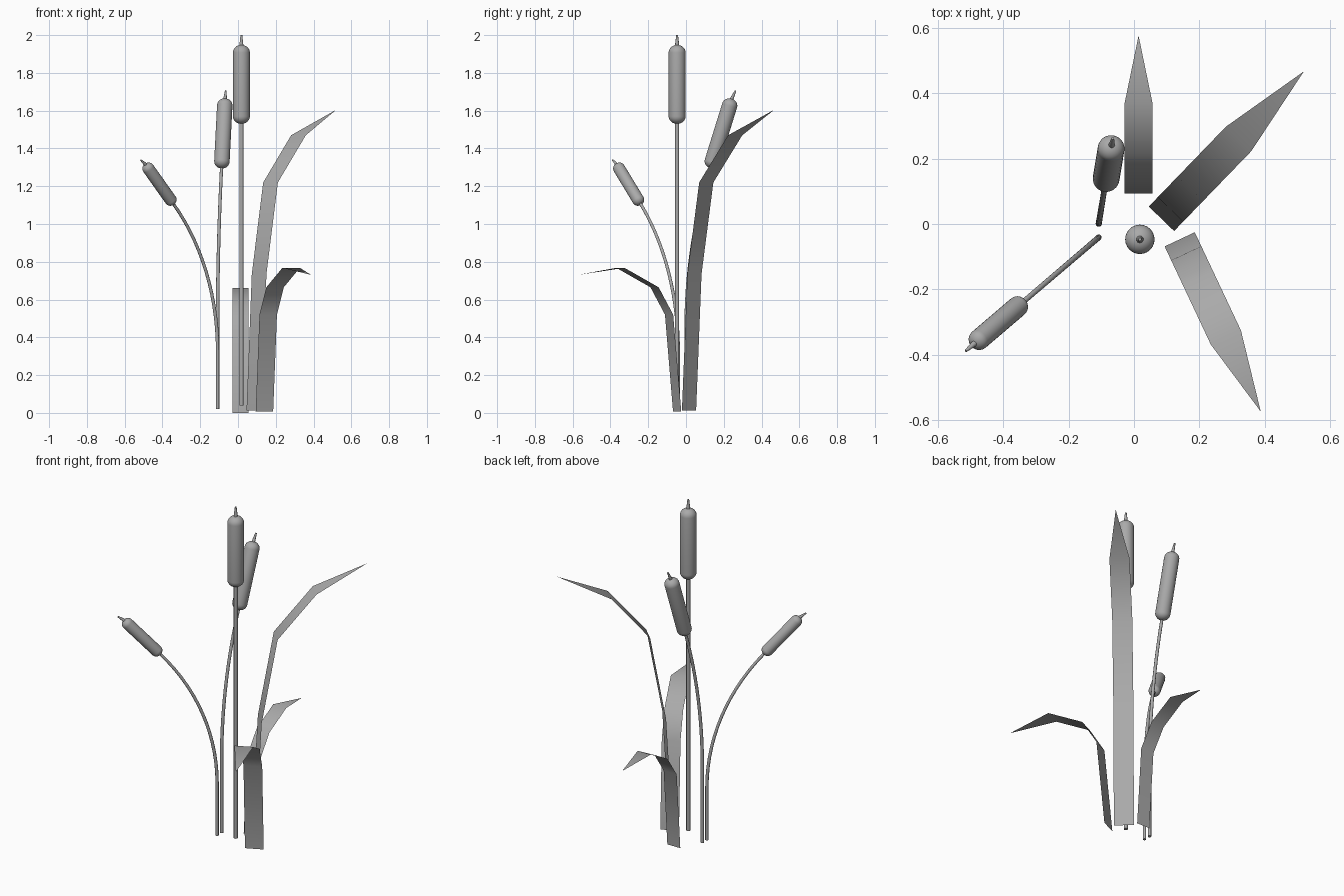
import bpy, bmesh
from math import sin, cos, radians, pi, tau
from mathutils import Vector

if "Cube" in bpy.data.objects:
    bpy.data.objects.remove(bpy.data.objects["Cube"])

UP = Vector((0, 0, 1))

# one dark grey for the whole plant
GREY = bpy.data.materials.new("dark_grey")
GREY.diffuse_color = (0.4, 0.4, 0.4, 1)
GREY.use_nodes = True
GREY.node_tree.nodes["Principled BSDF"].inputs["Base Color"].default_value = GREY.diffuse_color


def finish(name, bm, angle):
    bmesh.ops.recalc_face_normals(bm, faces=bm.faces)
    mesh = bpy.data.meshes.new(name)
    bm.to_mesh(mesh)
    bm.free()
    mesh.materials.append(GREY)
    ob = bpy.data.objects.new(name, mesh)
    bpy.context.collection.objects.link(ob)
    bpy.ops.object.select_all(action='DESELECT')
    ob.select_set(True)
    bpy.context.view_layer.objects.active = ob
    bpy.ops.object.shade_smooth_by_angle(angle=radians(angle))


def sweep(name, stations, out, sides):
    """Round tube; each station is (point, tangent, radius), bending toward out."""
    bm = bmesh.new()
    side = UP.cross(out)
    rings = []
    for p, t, r in stations:
        n = t.cross(side)
        rings.append([bm.verts.new(p + r * (side * cos(a) + n * sin(a)))
                      for a in (tau * i / sides for i in range(sides))])
    for a, b in zip(rings, rings[1:]):
        for i in range(sides):
            j = (i + 1) % sides
            bm.faces.new((a[i], a[j], b[j], b[i]))
    bm.faces.new(rings[0])
    bm.faces.new(rings[-1])
    finish(name, bm, 40)


def cattail(tag, base, out, stem_r, straight_to, bend_radius, bend,
            head_len, head_r, tip_len, tip_tilt):
    base, out = Vector(base), Vector(out).normalized()
    heading = lambda a: out * sin(a) + UP * cos(a)
    bend = radians(bend)

    # stem: straight foot, then a circular bend
    foot = Vector((base.x, base.y, straight_to))
    path = [(base, UP, stem_r), (foot, UP, stem_r)]
    steps = 14 if bend else 0
    for i in range(1, steps + 1):
        a = bend * i / steps
        p = foot + bend_radius * (out * (1 - cos(a)) + UP * sin(a))
        path.append((p, heading(a), stem_r * (1 - 0.1 * i / steps)))
    end, t = path[-1][0], heading(bend)
    path.append((end + t * 0.03, t, path[-1][2]))
    sweep(tag + "_stem", path, out, 12)

    # seed head: capsule along the end of the stem
    n = 7
    angles = [radians(3) + (pi / 2 - radians(3)) * i / n for i in range(n + 1)]
    caps = [(head_r * 0.9 * (1 - cos(a)), head_r * sin(a)) for a in angles]
    profile = caps + [(head_len - d, r) for d, r in reversed(caps)]
    sweep(tag + "_seed_head", [(end + t * d, t, r) for d, r in profile], out, 24)

    # spike on top
    top = end + t * head_len
    s = heading(bend + radians(tip_tilt))
    sweep(tag + "_spike", [(top - t * 0.02, t, stem_r * 1.1), (top, t, stem_r),
                           (top + s * tip_len, s, stem_r * 0.45)], out, 10)


def leaf(name, base, out, half_width, profile):
    """Thin ribbon; profile is (distance outward, height), ending in a point."""
    bm = bmesh.new()
    base, out = Vector((*base, 0)), Vector((*out, 0)).normalized()
    side = UP.cross(out) * half_width
    mids = [base + out * d + UP * z for d, z in profile]
    rows = [(bm.verts.new(m - side), bm.verts.new(m + side)) for m in mids[:-1]]
    for a, b in zip(rows, rows[1:]):
        bm.faces.new((a[0], a[1], b[1], b[0]))
    bm.faces.new((*rows[-1], bm.verts.new(mids[-1])))
    finish(name, bm, 60)


cattail("tall", (0.018, -0.047, 0.04), (1, 0, 0), 0.011, 1.53, 1, 0, 0.418, 0.045, 0.052, 0)
cattail("middle", (-0.108, 0.001, 0.02), (0.042, 0.255, 0), 0.0095, 0.46, 2.78, 17.5, 0.385, 0.041, 0.048, 8)
cattail("short", (-0.108, -0.041, 0.02), (-0.41, -0.35, 0), 0.009, 0.328, 1.14, 43, 0.288, 0.032, 0.04, 12)

leaf("back_leaf", (0.014, 0.094), (0, 1), 0.0425,
     [(0, 0), (0.034, 0.45), (0.12, 0.575), (0.277, 0.66), (0.483, 0.63)])
leaf("tall_leaf", (0.084, 0.016), (0.432, 0.447), 0.054,
     [(0, 0.012), (0.04, 0.735), (0.127, 1.22), (0.34, 1.47), (0.628, 1.605)])
leaf("front_leaf", (0.14, -0.047), (0.247, -0.525), 0.051,
     [(0, 0.008), (0.047, 0.52), (0.132, 0.665), (0.332, 0.768), (0.583, 0.73)])
